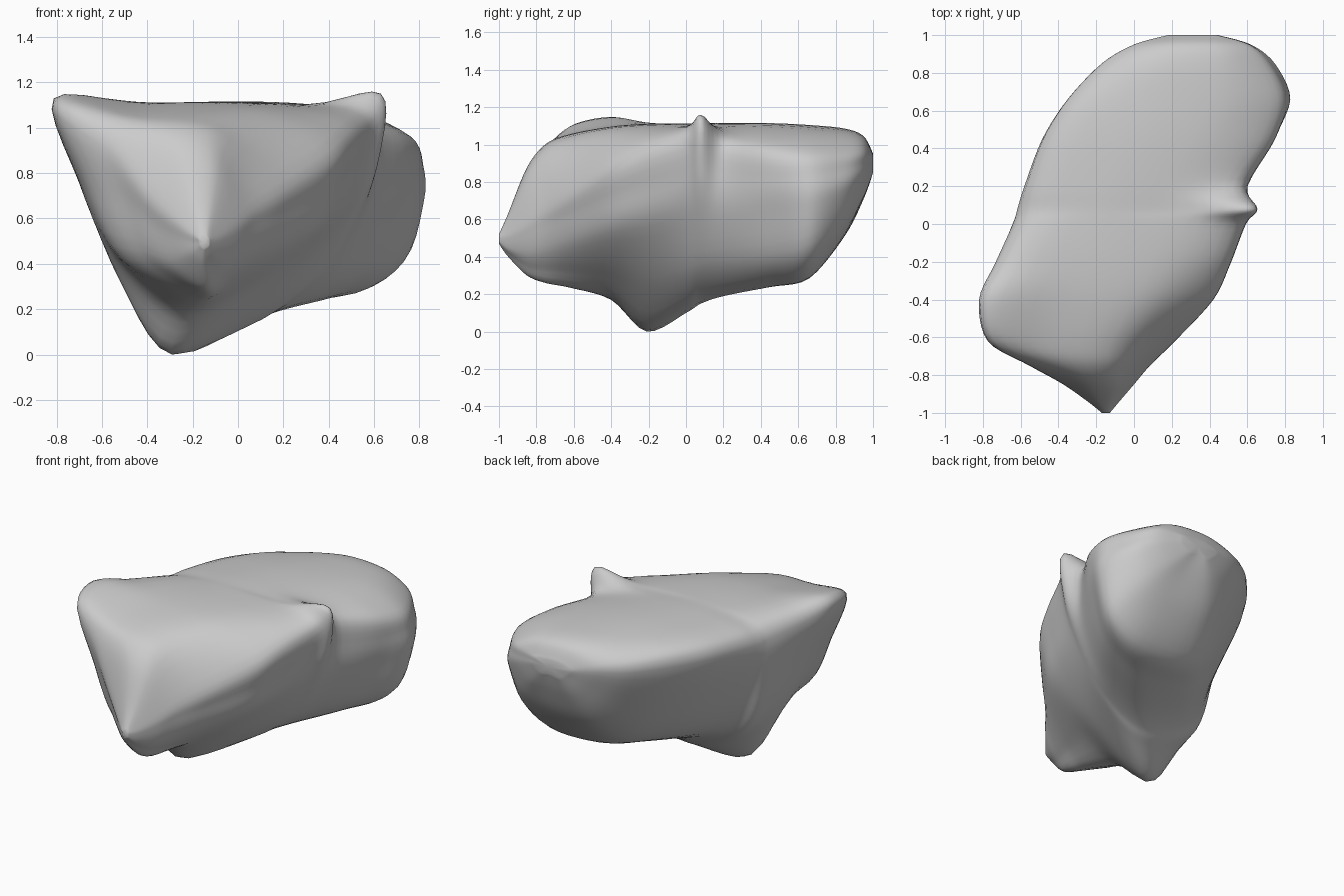
import bpy
import bmesh
from mathutils import Vector

if "Cube" in bpy.data.objects:
    bpy.data.objects.remove(bpy.data.objects["Cube"], do_unlink=True)

# Stations from the nose to the rounded back end:
# y, left rim x z, right rim x z, right flank x z, keel x z, crown z
STATIONS = [
    (-1.0, -.17, .51, -.13, .51, -.13, .48, -.15, .47, .52),
    (-.95, -.23, .56, -.09, .53, -.10, .44, -.16, .40, .63),
    (-.85, -.37, .70, -.01, .61, -.03, .42, -.15, .30, .87),
    (-.75, -.55, .92, .07, .69, .04, .44, -.15, .26, 1.0),
    (-.62, -.77, 1.08, .20, .77, .14, .47, -.18, .235, 1.06),
    (-.40, -.81, 1.13, .40, .90, .32, .53, -.24, .17, 1.1),
    (-.21, -.72, 1.08, .49, .99, .40, .56, -.29, .0, 1.11),
    (.0, -.62, 1.04, .57, 1.06, .49, .61, -.06, .10, 1.11),
    (.08, -.60, 1.02, .63, 1.15, .53, .62, .03, .15, 1.11),
    (.20, -.57, 1.02, .56, 1.03, .57, .62, .15, .19, 1.11),
    (.45, -.48, 1.02, .71, .98, .71, .64, .35, .24, 1.11),
    (.66, -.35, 1.01, .76, .96, .82, .68, .50, .29, 1.1),
    (.85, -.17, .98, .68, .96, .74, .76, .45, .52, 1.08),
    (.95, .0, .96, .59, .96, .61, .83, .38, .72, 1.04),
    (1.0, .18, .92, .43, .94, .44, .89, .32, .86, .95),
]
STEPS = 5


def ring(station):
    """Cross-section of the boulder: crown, right side, keel, left side."""
    y, lx, lz, rx, rz, fx, fz, kx, kz, crown = station
    left, right = Vector((lx, y, lz)), Vector((rx, y, rz))
    flank, keel = Vector((fx, y, fz)), Vector((kx, y, kz))

    def swell(a, b, t, amount):
        side = Vector((b.z - a.z, 0, a.x - b.x))
        return a.lerp(b, t) - side * amount

    crown_left, crown_right = left.lerp(right, .32), left.lerp(right, .74)
    crown_left.z = crown
    crown_right.z = crown * .87 + min(rz, 1.05) * .13
    front = min(1, max(0, -y * 2 - .3))
    middle = min(1, max(0, y * 5 + 1))
    back = min(1, max(0, y * 2))
    return [crown_left, crown_right, right,
            swell(right, flank, .5, .08 + .02 * back), flank,
            swell(flank, keel, .5, .07 + .05 * middle + .08 * back), keel,
            swell(keel, left, .33, .07 + .15 * middle + .09 * front),
            swell(keel, left, .67, .07 + .1 * middle + .03 * front), left]


def spline(a, b, c, d, t):
    """Point on a smooth curve between b and c."""
    m, n = (c - a) * .47, (d - b) * .47
    u, v = t * t, t * t * t
    return (b * (2 * v - 3 * u + 1) + m * (v - 2 * u + t)
            + c * (3 * u - 2 * v) + n * (v - u))


def refine(points, closed):
    count = len(points)
    pick = (lambda i: points[i % count]) if closed else (
        lambda i: points[max(0, min(count - 1, i))])
    spans = count if closed else count - 1
    result = [spline(*(pick(i + k) for k in (-1, 0, 1, 2)), s / STEPS)
              for i in range(spans) for s in range(STEPS)]
    return result if closed else result + [points[-1]]


# Smooth skin through all the cross-sections
rails = [refine(list(rail), False) for rail in zip(*map(ring, STATIONS))]
rings = [refine(list(section), True) for section in zip(*rails)]

bm = bmesh.new()
rows = [[bm.verts.new(p) for p in section] for section in rings]
for row, following in zip(rows, rows[1:]):
    for i in range(len(row)):
        j = (i + 1) % len(row)
        bm.faces.new((row[i], row[j], following[j], following[i]))

# Closed ends
for row in (rows[0], rows[-1]):
    pole = bm.verts.new(sum((v.co for v in row), Vector()) / len(row))
    for i, vert in enumerate(row):
        bm.faces.new((vert, row[(i + 1) % len(row)], pole))
bmesh.ops.recalc_face_normals(bm, faces=bm.faces)

mesh = bpy.data.meshes.new("boulder")
bm.to_mesh(mesh)
bm.free()
boulder = bpy.data.objects.new("boulder", mesh)
bpy.context.collection.objects.link(boulder)

# Plain stone colour
stone = bpy.data.materials.new("stone_grey")
stone.use_nodes = True
colour = (.6, .6, .6, 1)
stone.diffuse_color = colour
stone.node_tree.nodes["Principled BSDF"].inputs["Base Color"].default_value = colour
mesh.materials.append(stone)

bpy.ops.object.select_all(action="DESELECT")
boulder.select_set(True)
bpy.context.view_layer.objects.active = boulder
bpy.ops.object.shade_smooth_by_angle(angle=1.1)
